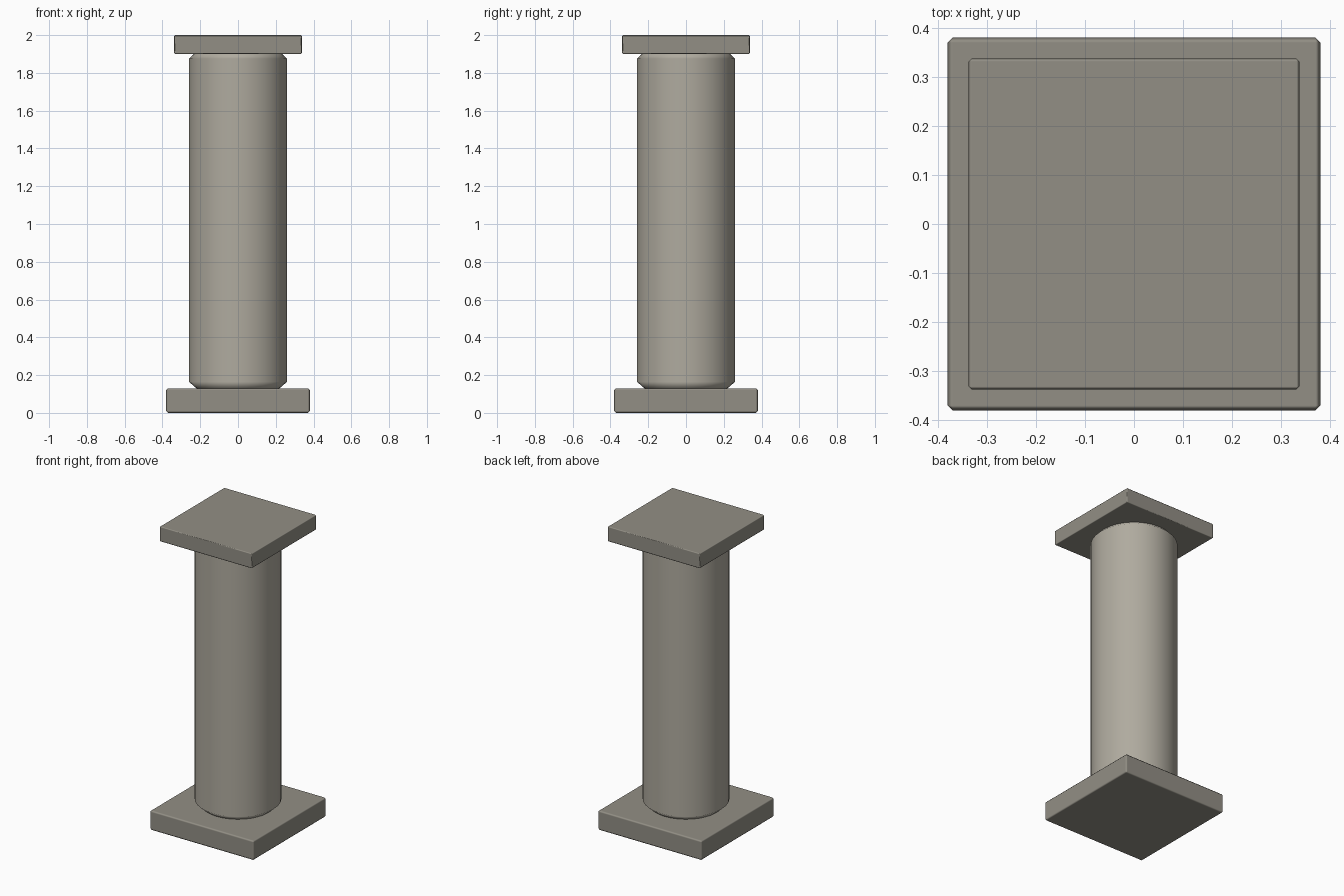
import bpy, bmesh
from math import cos, sin, tau

if "Cube" in bpy.data.objects:
    bpy.data.objects.remove(bpy.data.objects["Cube"])


def material(name, color):
    mat = bpy.data.materials.new(name)
    mat.diffuse_color = (*color, 1)
    mat.use_nodes = True
    mat.node_tree.nodes["Principled BSDF"].inputs["Base Color"].default_value = mat.diffuse_color
    return mat


dark_stone = material("dark_stone", (0.29, 0.275, 0.235))
light_stone = material("light_stone", (0.43, 0.405, 0.345))


def finish(bm, name, mat, bevel=0):
    bmesh.ops.recalc_face_normals(bm, faces=bm.faces)
    mesh = bpy.data.meshes.new(name)
    bm.to_mesh(mesh)
    bm.free()
    mesh.shade_smooth()
    mesh.materials.append(mat)
    obj = bpy.data.objects.new(name, mesh)
    bpy.context.collection.objects.link(obj)
    if bevel:
        mod = obj.modifiers.new("edge_bevel", 'BEVEL')
        mod.width = bevel
        mod.segments = 1
    # Large faces keep flat normals, only the chamfers blend
    obj.modifiers.new("weighted_normals", 'WEIGHTED_NORMAL').weight = 100
    return obj


def slab(name, width, z0, z1, bevel):
    bm = bmesh.new()
    bmesh.ops.create_cube(bm, size=1)
    for v in bm.verts:
        v.co.x *= width
        v.co.y *= width
        v.co.z = z1 if v.co.z > 0 else z0
    return finish(bm, name, dark_stone, bevel)


def turned(name, profile, sides):
    bm = bmesh.new()
    rings = [[bm.verts.new((r * cos(tau * i / sides), r * sin(tau * i / sides), z))
              for i in range(sides)] for r, z in profile]
    for low, high in zip(rings, rings[1:]):
        for i in range(sides):
            j = (i + 1) % sides
            bm.faces.new((low[i], low[j], high[j], high[i]))
    # Flat end caps, hard-edged
    for ring in (rings[0], rings[-1]):
        cap = bm.faces.new(ring)
        for edge in cap.edges:
            edge.smooth = False
    obj = finish(bm, name, light_stone)
    obj.modifiers["weighted_normals"].keep_sharp = True
    return obj


# Square base and top slab
slab("base_plinth", 0.76, 0.0, 0.13, 0.01)
slab("top_slab", 0.675, 1.90, 2.0, 0.006)

# Round shaft with chamfered ends
turned("shaft", [(0.22, 0.13), (0.26, 0.165), (0.26, 1.875), (0.235, 1.90)], 32)
